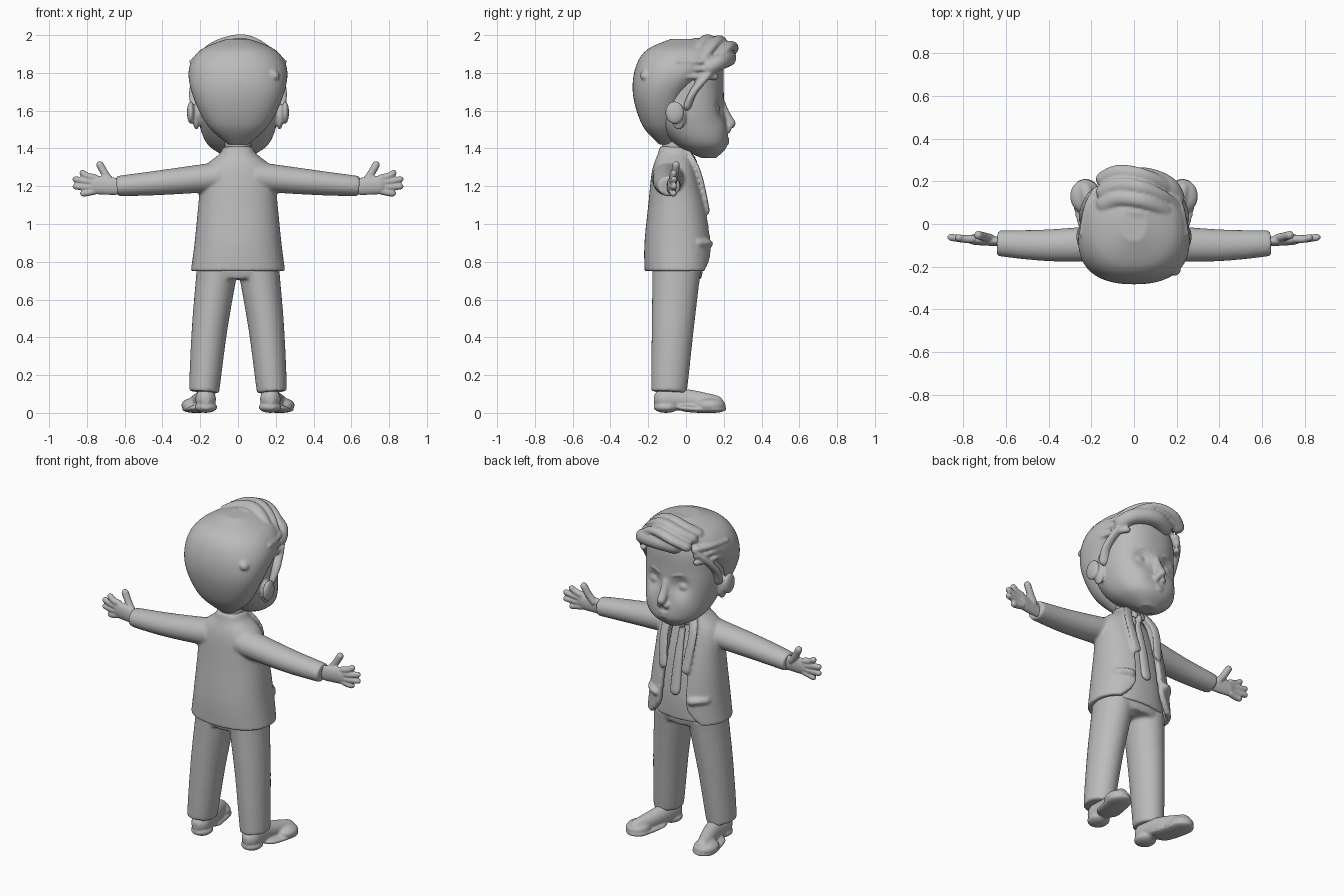
import bpy, bmesh, math
from mathutils import Vector, Matrix

if "Cube" in bpy.data.objects:
    bpy.data.objects.remove(bpy.data.objects["Cube"])

clay = bpy.data.materials.new("matte grey")
clay.use_nodes = True
grey = (0.5, 0.5, 0.5, 1)
clay.diffuse_color = grey
clay.node_tree.nodes["Principled BSDF"].inputs["Base Color"].default_value = grey

RIGHTWARD, UPWARD = Vector((1, 0, 0)), Vector((0, 0, 1))
SIDES = {"left": 1, "right": -1}


def spline(rows, steps=8):
    """Smooth curve through rows of numbers."""
    curve = []
    last = len(rows) - 1
    for i in range(last):
        near = [rows[max(0, min(last, i + offset))] for offset in (-1, 0, 1, 2)]
        for step in range(steps):
            t = step / steps
            curve.append([q + t / 2 * (r - p + t * (2*p - 5*q + 4*r - w + t * (3*(q - r) + w - p)))
                          for p, q, r, w in zip(*near)])
    return curve + [list(rows[last])]


def skin(bm, rings):
    """Join even-numbered rings of points into a closed solid."""
    loops = [[bm.verts.new(point) for point in ring] for ring in rings]
    count = len(loops[0])
    for low, high in zip(loops, loops[1:]):
        for j in range(count):
            k = (j + 1) % count
            bm.faces.new((low[j], low[k], high[k], high[j]))
    for ring in (loops[0], loops[-1]):
        for j in range(count // 2 - 1):
            bm.faces.new((ring[j], ring[j + 1], ring[count - j - 2], ring[count - j - 1]))


def oval(row, angle, inset=0):
    """Point on a slightly squared oval; a row is height, half width, back, front."""
    height, half, back, front = row
    across, along = (math.copysign(abs(v) ** 0.87, v) for v in (math.cos(angle), math.sin(angle)))
    return ((half - inset) * across,
            (back + front) / 2 + ((front - back) / 2 - inset) * along, height)


def body(bm, rows, inset=0, count=64):
    """Upright solid through stacked ovals."""
    skin(bm, [[oval(row, math.tau * j / count, inset) for j in range(count)] for row in spline(rows)])


def sweep(bm, points, side, up, tip=1, flip=1, ref=UPWARD, blunt=False, count=24):
    """Oval tube along a smooth path; tip scales the far end, ends are rounded unless blunt."""
    path = [Vector((flip * x, y, z)) for x, y, z in spline(points)]
    last = len(path) - 1
    reach = max(side, up)
    rings = []
    for i, centre in enumerate(path):
        ahead = (path[min(i + 1, last)] - path[max(i - 1, 0)]).normalized()
        upright = (ref - ahead * ref.dot(ahead)).normalized()
        across = ahead.cross(upright)
        size = 1 + (tip - 1) * i / last
        if not blunt:
            gap = min((centre - path[0]).length, (centre - path[last]).length) / (reach * size)
            size *= max(0.3, math.sqrt(1 - max(0, 1 - gap) ** 2))
        rings.append([centre + size * (across * side * math.cos(a) + upright * up * math.sin(a))
                      for a in (math.tau * j / count for j in range(count))])
    skin(bm, rings)


def ball(bm, centre, size):
    matrix = Matrix.Translation(centre) @ Matrix.Diagonal((*size, 1))
    bmesh.ops.create_uvsphere(bm, u_segments=24, v_segments=16, radius=1, matrix=matrix)


def push(bm, centre, radius, move):
    """Soft sculpting pull around a point."""
    for vert in bm.verts:
        distance = (vert.co - Vector(centre)).length
        vert.co += Vector(move) * math.exp(-(distance / radius) ** 2)


def finish(name, bm, voxel, soft=2):
    """Turn the parts into one smooth, blended object."""
    bmesh.ops.recalc_face_normals(bm, faces=bm.faces)
    mesh = bpy.data.meshes.new(name)
    bm.to_mesh(mesh)
    bm.free()
    mesh.materials.append(clay)
    part = bpy.data.objects.new(name, mesh)
    bpy.context.collection.objects.link(part)
    blend = part.modifiers.new("Blend", 'REMESH')
    blend.mode = 'VOXEL'
    blend.voxel_size = voxel
    blend.use_smooth_shade = True
    soften = part.modifiers.new("Soften", 'SMOOTH')
    soften.factor = 0.5
    soften.iterations = soft


# Head: skull and jaw with eye hollows, cheeks, brows, nose, lips and ears
bm = bmesh.new()
body(bm, [(1.35, .05, .08, .16), (1.42, .16, -.06, .22), (1.55, .21, -.18, .21),
          (1.7, .22, -.2, .2), (1.85, .2, -.18, .19), (1.93, .1, -.1, .1)])
for s in SIDES.values():
    push(bm, (s * .09, .2, 1.62), .05, (0, -.03, 0))
    push(bm, (s * .12, .19, 1.51), .06, (0, .01, 0))
for s in SIDES.values():
    ball(bm, (s * .09, .14, 1.61), (.05, .04, .04))
    sweep(bm, [(.03, .19, 1.67), (.09, .18, 1.69), (.15, .14, 1.67)], .01, .01, flip=s)
    ball(bm, (s * .22, -.04, 1.57), (.02, .04, .07))
    ball(bm, (s * .25, -.06, 1.59), (.02, .05, .06))
    ball(bm, (s * .02, .22, 1.5), (.02, .02, .02))
sweep(bm, [(0, .18, 1.66), (0, .21, 1.58), (0, .25, 1.51)], .02, .02, ref=RIGHTWARD, tip=1.4)
for height, half in ((1.45, .06), (1.43, .04)):
    sweep(bm, [(-half, .2, height), (0, .22, height), (half, .2, height)], .01, .01)
finish("head", bm, .007)

bm = bmesh.new()
sweep(bm, [(0, -.06, 1.3), (0, -.04, 1.5)], .08, .07, ref=RIGHTWARD, blunt=True)
finish("neck", bm, .01)

# Hair: short back and sides, temple locks and a combed-over quiff
bm = bmesh.new()
body(bm, [(1.42, .05, -.14, -.05), (1.52, .16, -.23, -.03), (1.68, .24, -.28, .03),
          (1.82, .26, -.27, .16), (1.92, .2, -.21, .18), (1.98, .06, -.08, .08)])
for s in SIDES.values():
    sweep(bm, [(.22, 0, 1.6), (.23, .04, 1.7), (.2, .12, 1.8), (.15, .16, 1.87)], .03, .02, flip=s)
    for lock in range(3):
        height = 1.78 + lock * .04
        sweep(bm, [(.17, .17, height), (.22, .08, height), (.25, -.06, height)], .02, .02, tip=.5, flip=s)
for strand in range(7):
    y = .19 - strand * .06
    z = 1.94 + .02 * math.sin(strand) - .004 * (strand - 2) ** 2
    sweep(bm, [(-.17, y, z - .05), (-.08, y + .05, z), (.03, y + .04, z + .02),
               (.13, y, z - .02), (.21, y - .06, z - .1)], .04, .03, tip=.7)
sweep(bm, [(-.1, .17, 1.86), (.03, .22, 1.88), (.16, .18, 1.86), (.21, .09, 1.81)], .05, .05, tip=.8)
finish("hair", bm, .008)

# Jacket: open-fronted shell with sleeves, lapels, collar and pocket flaps
coat = [(.75, .25, -.22, .14), (.9, .23, -.22, .14), (1.1, .21, -.2, .11),
        (1.28, .19, -.18, .06), (1.37, .1, -.15, .03), (1.41, .07, -.14, .01)]
bm = bmesh.new()
rings = []
for row in spline(coat):
    flare = max(0, .87 - row[0]) * 3
    opening = .35 + flare ** 2 * 3
    arc = [math.pi / 2 + opening + (math.tau - 2 * opening) * j / 47 for j in range(48)]
    rings.append([oval(row, a) for a in arc] + [oval(row, a, .03) for a in reversed(arc)])
skin(bm, rings)
for s in SIDES.values():
    sweep(bm, [(.1, -.09, 1.25), (.4, -.1, 1.22), (.64, -.09, 1.2)], .09, .08, tip=.66, flip=s, blunt=True)
    sweep(bm, [(.05, .01, 1.39), (.09, .06, 1.3), (.09, .09, 1.2), (.07, .12, 1.05)],
          .01, .03, flip=s, ref=RIGHTWARD)
    sweep(bm, [(.1, .13, .89), (.15, .11, .9), (.2, .05, .9)], .02, .02, flip=s)
    sweep(bm, [(0, -.14, 1.37), (.06, -.12, 1.37), (.08, -.05, 1.37), (.06, .02, 1.36)], .01, .03, flip=s)
finish("jacket", bm, .009, 3)

# Shirt with collar points, and a tie
bm = bmesh.new()
body(bm, coat[:-1], inset=.04)
for s in SIDES.values():
    sweep(bm, [(.01, .05, 1.33), (.04, .03, 1.35), (.06, -.02, 1.38)], .01, .02, flip=s)
finish("shirt", bm, .009)
bm = bmesh.new()
ball(bm, (0, .04, 1.32), (.02, .02, .03))
sweep(bm, [(0, .03, 1.3), (0, .06, 1.18), (0, .08, 1.08), (0, .11, .9)], .01, .02, tip=1.7, ref=RIGHTWARD)
finish("tie", bm, .006)

# Trousers
bm = bmesh.new()
body(bm, [(.71, .17, -.17, .08), (.76, .21, -.18, .09), (.85, .2, -.18, .09)])
for s in SIDES.values():
    sweep(bm, [(.11, -.05, .76), (.15, -.07, .45), (.18, -.09, .11)],
          .13, .11, tip=.72, flip=s, ref=RIGHTWARD, blunt=True)
finish("trousers", bm, .01, 3)

for name, s in SIDES.items():
    # Hand: palm, four fanned fingers and a raised thumb
    bm = bmesh.new()
    sweep(bm, [(.58, -.08, 1.2), (.66, -.08, 1.2), (.79, -.07, 1.21)], .02, .04, tip=1.3, flip=s)
    for finger in range(4):
        spread = 1.5 - finger
        reach = .88 - .02 * spread ** 2
        sweep(bm, [(.74, -.07, 1.21 + spread * .02), (.8, -.07, 1.21 + spread * .03),
                   (reach, -.06, 1.22 + spread * .04)], .02, .02, tip=.8, flip=s)
    sweep(bm, [(.66, -.07, 1.21), (.7, -.06, 1.26), (.74, -.05, 1.33)],
          .02, .02, flip=s, ref=RIGHTWARD)
    finish(name + "_hand", bm, .005)

    # Shoe: rounded upper, toe cap, heel and sole
    bm = bmesh.new()
    sweep(bm, [(.17, -.17, .07), (.18, 0, .07), (.24, .2, .04)], .06, .07, tip=.6, flip=s)
    ball(bm, (s * .23, .13, .04), (.07, .08, .04))
    sweep(bm, [(.17, -.17, .03), (.17, -.04, .03)], .06, .03, flip=s)
    sweep(bm, [(.18, -.05, .03), (.21, .07, .02), (.24, .21, .02)], .07, .02, flip=s)
    for vert in bm.verts:
        vert.co.z = max(vert.co.z, 0)
    finish(name + "_shoe", bm, .007)
